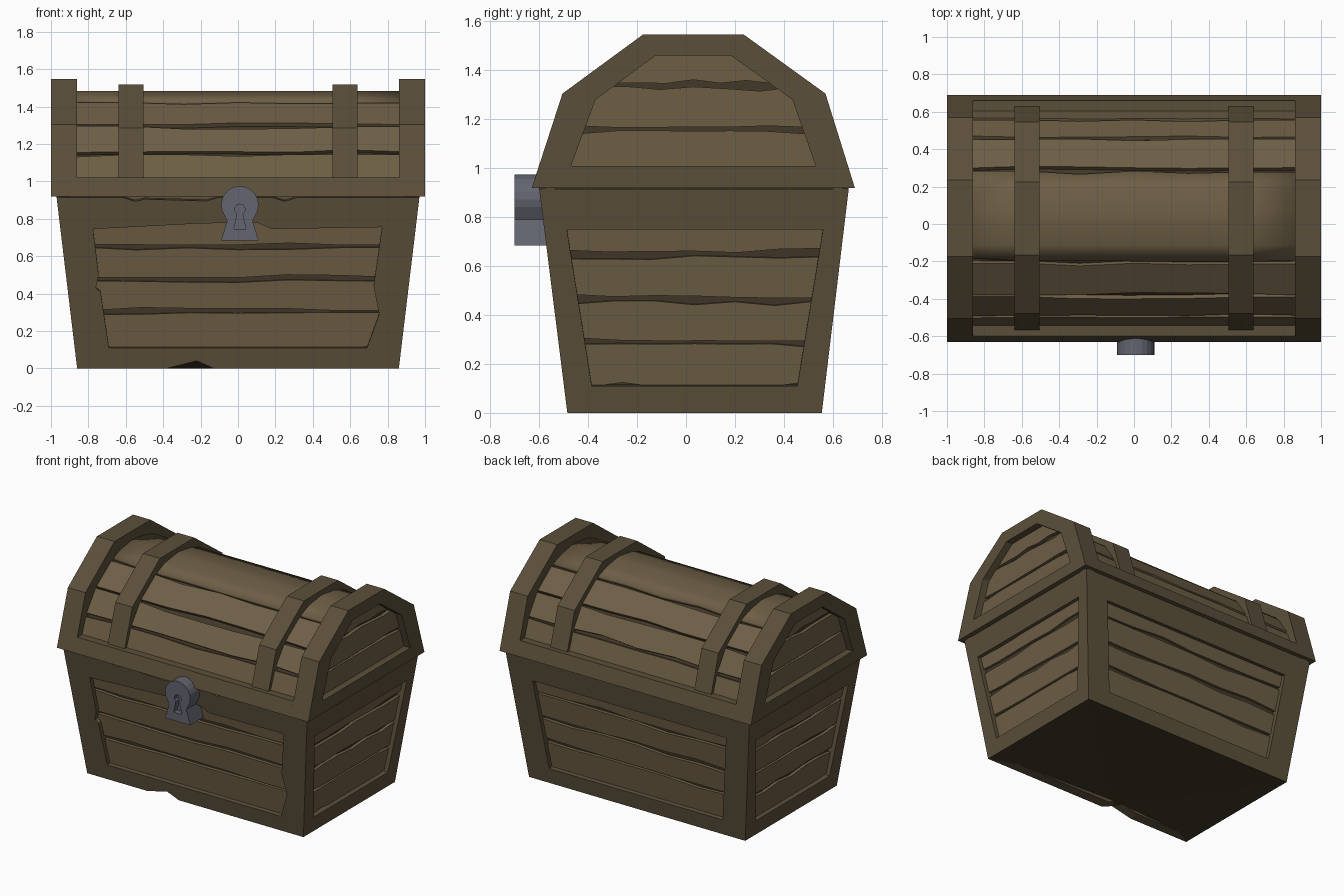
import bpy, bmesh, math, random
from mathutils import Vector as V

if "Cube" in bpy.data.objects:
    bpy.data.objects.remove(bpy.data.objects["Cube"])

random.seed(4)


def mat(name, *c):
    m = bpy.data.materials.new(name)
    m.diffuse_color = (*c, 1)
    m.use_nodes = True
    m.node_tree.nodes["Principled BSDF"].inputs["Base Color"].default_value = m.diffuse_color
    return m


FRAME = mat("frame_wood", .105, .078, .042)
PLANK = mat("plank_wood", .155, .113, .060)
DARK = mat("gap_wood", .055, .040, .022)
IRON = mat("iron", .125, .13, .16)
GOLD = mat("gold", .6, .45, .1)


def finish(name, bm, n, depth, m, smooth=False):
    """Face all polygons along n, then thicken inward by depth."""
    n = V(n)
    bm.normal_update()
    bmesh.ops.reverse_faces(bm, faces=[f for f in bm.faces if f.normal.dot(n) < 0])
    me = bpy.data.meshes.new(name)
    bm.to_mesh(me)
    bm.free()
    me.materials.append(m)
    o = bpy.data.objects.new(name, me)
    bpy.context.collection.objects.link(o)
    if depth:
        s = o.modifiers.new("thick", 'SOLIDIFY')
        s.thickness, s.offset = depth, -1
    if smooth:
        bpy.context.view_layer.objects.active = o
        o.select_set(True)
        bpy.ops.object.shade_smooth_by_angle(angle=math.radians(35))
        o.select_set(False)
    return o


def plate(name, loops, n, depth, m):
    """Flat plate from an outer loop and optional hole loops."""
    bm = bmesh.new()
    for lp in loops:
        vs = [bm.verts.new(p) for p in lp]
        for a, b in zip(vs, vs[1:] + vs[:1]):
            bm.edges.new((a, b))
    bmesh.ops.triangle_fill(bm, use_beauty=True, edges=bm.edges[:], normal=V(n))
    return finish(name, bm, n, depth, m)


def plank(name, rows, n, depth, m=PLANK, wob=.02, cols=6, smooth=False):
    """Board through (left, right) rows, with worn lower and upper edges."""
    bm = bmesh.new()
    rows = [(V(a), V(b)) for a, b in rows]
    grid = []
    for i, (a, b) in enumerate(rows):
        line = []
        for c in range(cols + 1):
            p = a.lerp(b, c / cols)
            if i in (0, len(rows) - 1):
                q = rows[1 if i == 0 else -2]
                d = (q[0].lerp(q[1], c / cols) - p).normalized()
                p = p + d * (.006 + wob * random.random() ** 3)
            line.append(bm.verts.new(p))
        grid.append(line)
    for r, s in zip(grid, grid[1:]):
        for c in range(cols):
            bm.faces.new((r[c], r[c + 1], s[c + 1], s[c]))
    return finish(name, bm, n, depth, m, smooth)


def prism(name, prof, x0, x1, m):
    return plate(name, [[(x1, y, z) for y, z in prof]], (1, 0, 0), x1 - x0, m)


# base walls: tapered framed panels with boards set in
H = .915


def wall(name, P, n, outer, inner, cuts, edge):
    n = V(n).normalized()
    plate(name + "_frame", [[P(*p) for p in outer], [P(*p) for p in inner]], n, .065, FRAME)
    lo, hi = edge(cuts[0] - .03), edge(cuts[-1] + .03)
    back = [P(lo[0], cuts[0] - .03), P(lo[1], cuts[0] - .03),
            P(hi[1], cuts[-1] + .03), P(hi[0], cuts[-1] + .03)]
    plate(name + "_backing", [[p - n * .05 for p in back]], n, .02, DARK)
    for i, (a, b) in enumerate(zip(cuts, cuts[1:])):
        a2 = a - .02 if i == 0 else a
        b2 = b + .02 if i == len(cuts) - 2 else b
        rows = [[P(u, z) - n * .03 for u in edge(z)] for z in (a2, b2)]
        plank(f"{name}_plank_{i}", rows, n, .025)


def long_edge(z):
    w = .70 + .125 * (z - .11)
    return -w - .01, w + .01


def short_edge(z):
    w = .44 + .16 * (z - .11)
    return .035 - w, .035 + w


cuts_l = [.115, .30, .475, .65, .75]
cuts_s = [.115, .285, .46, .645, .75]
wall("base_front", lambda u, z: V((u, -.485 - .115 * z / H, z)), (0, -H, -.115),
     [(-.86, 0), (-.38, 0), (-.22, .04), (-.13, 0), (.86, 0), (.97, H), (.32, H), (.25, .893),
      (.18, H), (-.1, H), (-.17, .895), (-.5, .905), (-.55, .893), (-.62, H), (-.97, H)],
     [(-.69, .11), (-.735, .41), (-.76, .43), (-.745, .5), (-.775, .745), (-.2, .775),
      (.1, .78), (.18, .745), (.77, .755), (.725, .44), (.755, .29), (.69, .11)],
     [.115, .30, .475, .65, .79], lambda z: (long_edge(z)[0] - .04, long_edge(z)[1] + .04))
wall("base_back", lambda u, z: V((u, .555 + .11 * z / H, z)), (0, H, -.11),
     [(-.86, 0), (.86, 0), (.97, H), (-.97, H)],
     [(-.69, .11), (.69, .11), (.77, .75), (-.77, .75)], cuts_l, long_edge)
for s, nm in ((1, "right"), (-1, "left")):
    wall("base_" + nm, lambda u, z: V((s * (.86 + .11 * z / H), u, z)), (s * H, 0, -.11),
         [(-.485, 0), (.555, 0), (.665, H), (-.6, H)],
         [(-.385, .11), (.455, .11), (.56, .75), (-.487, .75)], cuts_s, short_edge)

# base floor, chipped along the front edge
bm = bmesh.new()
tip = bm.verts.new((-.22, -.49, .04))
rim = [bm.verts.new(p) for p in ((-.13, -.485, 0), (.86, -.485, 0), (.86, .555, 0),
                                 (-.86, .555, 0), (-.86, -.485, 0), (-.38, -.485, 0))]
for a, b in zip(rim, rim[1:]):
    bm.faces.new((tip, a, b))
finish("base_floor", bm, (0, 0, -1), 0, DARK)

# gold inside, just seen through the gap
plate("treasure", [[(-.92, -.56, .89), (.92, -.56, .89), (.92, .62, .89), (-.92, .62, .89)]],
      (0, 0, 1), .03, GOLD)

# lid ends
OUT = [(-.63, .92), (-.505, 1.305), (-.175, 1.547), (.235, 1.547), (.57, 1.305), (.69, .92)]
INN = [(-.47, 1.01), (-.37, 1.28), (-.125, 1.46), (.185, 1.46), (.435, 1.28), (.53, 1.01)]


def scaled(k, z0=.92):
    return [(.03 + (y - .03) * k, max(z0, .92 + (z - .92) * k)) for y, z in OUT]


for s, nm in ((1, "right"), (-1, "left")):
    n = (s, 0, 0)
    plate(f"lid_end_{nm}", [[(s, y, z) for y, z in p] for p in (OUT, INN)], n, .14, FRAME)
    plate(f"lid_end_{nm}_backing", [[(s * .925, y, z) for y, z in scaled(.9)]], n, .03, DARK)
    boards = ((.99, 1.16, .52, .45), (1.16, 1.34, .46, .40), (1.34, 1.48, .34, .22))
    for i, (a, b, wa, wb) in enumerate(boards):
        plank(f"lid_end_{nm}_plank_{i}",
              [[(s * .95, .03 - w, z), (s * .95, .03 + w, z)] for z, w in ((a, wa), (b, wb))],
              n, .025)
    # inner bands over the lid
    x = sorted((s * .505, s * .64))
    if s < 0:
        x = [-.64, -.505]
    prism(f"lid_band_{nm}", scaled(.952) + scaled(.84)[::-1], x[0], x[1], FRAME)

# lid rails and underside
prism("lid_rail_front", [(-.63, .92), (-.598, 1.02), (-.52, 1.02), (-.54, .92)], -.86, .86, FRAME)
prism("lid_rail_back", [(.69, .92), (.659, 1.02), (.58, 1.02), (.60, .92)], -.86, .86, FRAME)
prism("lid_underside", [(-.6, .923), (.66, .923), (.64, .95), (-.58, .95)], -.97, .97, DARK)

# lid boards along a rounded profile
courses = [[(-.565, .96), (-.495, 1.15)], [(-.495, 1.15), (-.385, 1.30)],
           [(-.385, 1.30), (-.205, 1.425)],
           [(-.205, 1.425), (-.11, 1.463), (.02, 1.482), (.06, 1.482), (.18, 1.463), (.29, 1.425)],
           [(.29, 1.425), (.46, 1.30)], [(.46, 1.30), (.56, 1.15)], [(.56, 1.15), (.625, .96)]]
arc = [c[0] for c in courses] + [(.18, 1.463), courses[-1][-1]]
arc = courses[0] + courses[1][1:] + courses[2][1:] + courses[3][1:] + [c[1] for c in courses[4:]]
prism("lid_backing", [(.03 + (y - .03) * .96, .92 + (z - .92) * .955) for y, z in arc],
      -.88, .88, DARK)
for i, c in enumerate(courses):
    (y0, z0), (y1, z1) = c[0], c[-1]
    plank(f"lid_plank_{i}", [[(-.87, y, z), (.87, y, z)] for y, z in c],
          (0, z0 - z1, y1 - y0), .03, smooth=len(c) > 2)

# lock with keyhole
CX = .01


def arc_pts(cz, r, a0, a1, k):
    return [(CX + r * math.cos(math.radians(a0 + (a1 - a0) * i / k)),
             cz + r * math.sin(math.radians(a0 + (a1 - a0) * i / k))) for i in range(k + 1)]


shape = [(-.09, .685), (.11, .685), (.078, .79)] + arc_pts(.875, .10, -20, 200, 12) + [(-.058, .79)]
hole = [(-.022, .745), (.042, .745)] + arc_pts(.85, .028, -60, 240, 8)
plate("lock", [[(x, -.70, z) for x, z in p] for p in (shape, hole)], (0, -1, 0), .15, IRON)
plate("lock_keyhole", [[(CX - .05, -.66, .73), (CX + .05, -.66, .73),
                        (CX + .05, -.66, .89), (CX - .05, -.66, .89)]], (0, -1, 0), .05, IRON)
